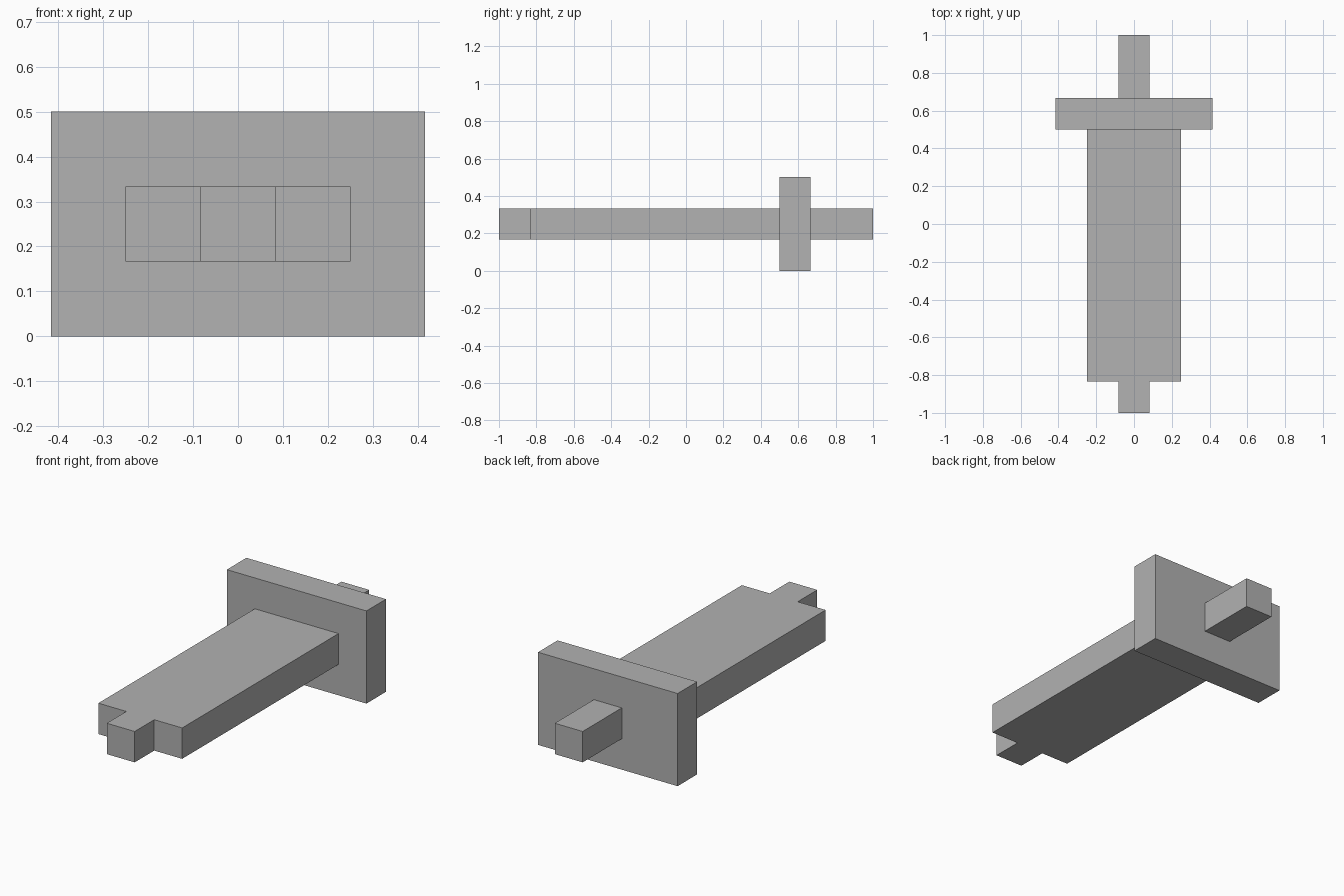
import bpy
import bmesh
from mathutils import Matrix, Vector

U = 1 / 6  # base module: every part is a whole or half multiple of it

cube = bpy.data.objects.get("Cube")
if cube:
    bpy.data.objects.remove(cube, do_unlink=True)

grey = bpy.data.materials.new("plain grey")
grey.use_nodes = True
colour = (0.445, 0.445, 0.445, 1)
grey.diffuse_color = colour
grey.node_tree.nodes["Principled BSDF"].inputs["Base Color"].default_value = colour


def finish(name, bm):
    """Turn a bmesh into a flat-shaded object in the shared grey."""
    bmesh.ops.recalc_face_normals(bm, faces=bm.faces)
    mesh = bpy.data.meshes.new(name)
    bm.to_mesh(mesh)
    bm.free()
    mesh.materials.append(grey)
    obj = bpy.data.objects.new(name, mesh)
    bpy.context.collection.objects.link(obj)


def box(name, width, height, y0, y1):
    """Box centred on the long axis, from y0 to y1, in modules."""
    bm = bmesh.new()
    size = Vector((width, y1 - y0, height)) * U
    centre = Vector((0, (y0 + y1) / 2, 1.5)) * U
    bmesh.ops.create_cube(bm, size=1, matrix=Matrix.LocRotScale(centre, None, size))
    finish(name, bm)


def slab(name, half_outline, z0, z1):
    """Solid between z0 and z1 from an outline mirrored about x = 0, in modules."""
    outline = half_outline + [(-x, y) for x, y in reversed(half_outline)]
    bm = bmesh.new()
    low, high = [[bm.verts.new(Vector((x, y, z)) * U) for x, y in outline] for z in (z0, z1)]
    bm.faces.new(low)
    bm.faces.new(high)
    for i in range(len(outline)):
        bm.faces.new((low[i - 1], low[i], high[i], high[i - 1]))
    finish(name, bm)


# Broad blade with a narrow stepped tip
slab("blade", [(0.5, -6), (0.5, -5), (1.5, -5), (1.5, 3)], 1, 2)
# Upright cross guard
box("guard", 5, 3, 3, 4)
# Square grip behind the guard
box("grip", 1, 1, 4, 6)
